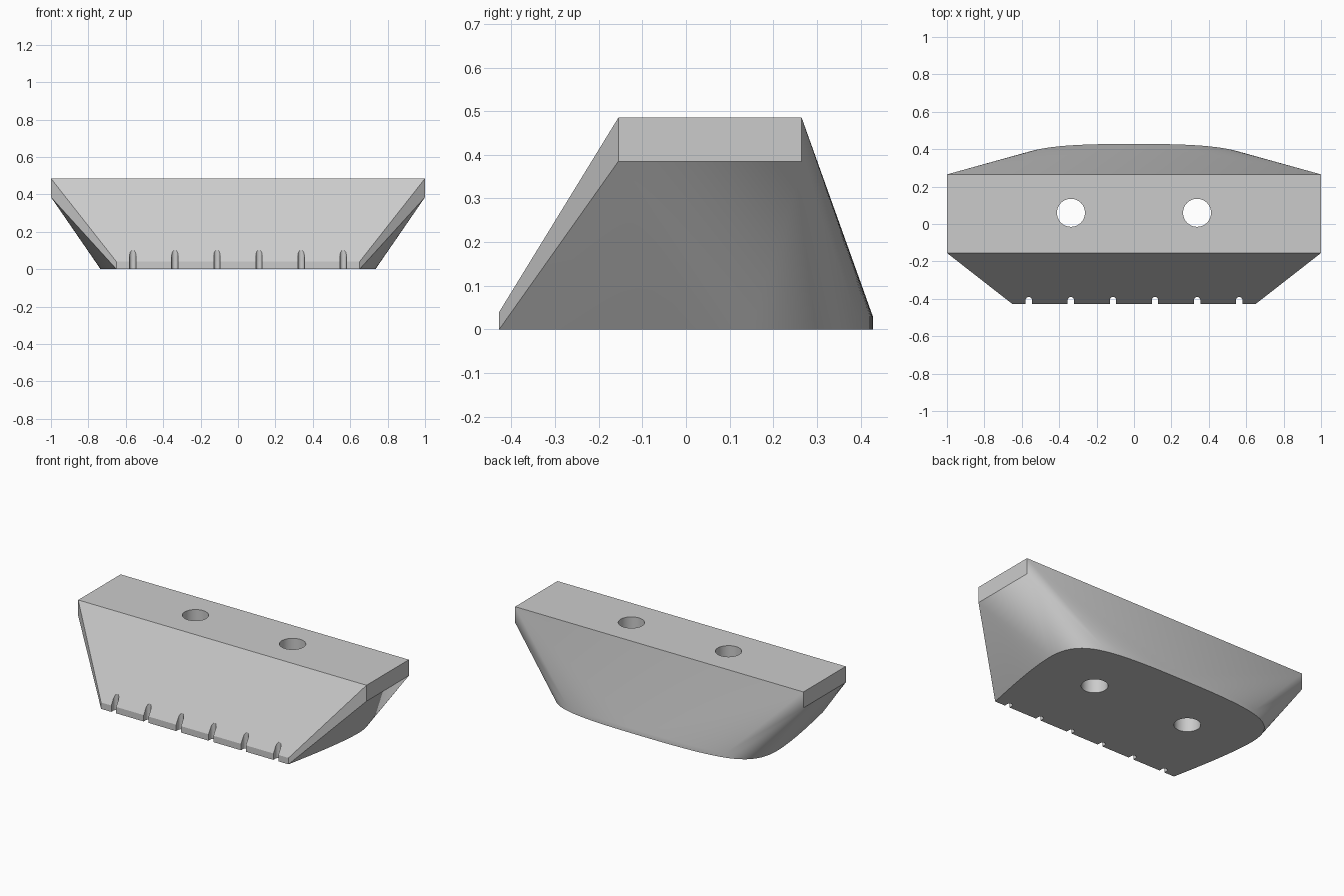
import bpy
import bmesh
import math
from mathutils import Vector
from mathutils.geometry import interpolate_bezier

if "Cube" in bpy.data.objects:
    bpy.data.objects.remove(bpy.data.objects["Cube"], do_unlink=True)

grey = bpy.data.materials.new("light_grey")
grey.use_nodes = True
colour = (0.6, 0.6, 0.6, 1)
grey.diffuse_color = colour
grey.node_tree.nodes["Principled BSDF"].inputs["Base Color"].default_value = colour


def hull_object(name, points):
    """Convex solid wrapped around a set of points."""
    bm = bmesh.new()
    for p in points:
        bm.verts.new(p)
    hull = bmesh.ops.convex_hull(bm, input=bm.verts[:])
    spare = {g for g in hull["geom_interior"] + hull["geom_unused"]
             if isinstance(g, bmesh.types.BMVert)}
    bmesh.ops.delete(bm, geom=list(spare), context="VERTS")
    bmesh.ops.dissolve_limit(bm, angle_limit=0.002, verts=bm.verts[:], edges=bm.edges[:])
    bmesh.ops.recalc_face_normals(bm, faces=bm.faces[:])
    mesh = bpy.data.meshes.new(name)
    bm.to_mesh(mesh)
    bm.free()
    mesh.materials.append(grey)
    obj = bpy.data.objects.new(name, mesh)
    bpy.context.collection.objects.link(obj)
    return obj


def ring(x, y, r, z, n):
    return [(x + r * math.cos(2 * math.pi * i / n),
             y + r * math.sin(2 * math.pi * i / n), z) for i in range(n)]


# Base outline: straight front, bowed sides, rounded corners, curved back
FRONT, TOP = -0.428, 0.485
curves = [
    [(0.65, FRONT), (0.69, -0.23), (0.735, 0.0), (0.735, 0.15)],
    [(0.735, 0.15), (0.735, 0.30), (0.66, 0.36), (0.55, 0.39)],
    [(0.55, 0.39), (0.42, 0.426), (0.2, 0.428), (0, 0.428)],
]
outline = []
for c in curves:
    outline += interpolate_bezier(*[Vector((x, y, 0)) for x, y in c], 14)[:-1]
outline.append(Vector((0, 0.428, 0)))

# Body: the base with a thin lip, flaring up to a rectangular top slab
points = []
for side in (-1, 1):
    for p in outline:
        if p.x == 0 and side < 0:
            continue
        points.append((side * p.x, p.y, 0))
        points.append((side * p.x, p.y, 0.04 if p.y < -0.42 else 0.03))
    points += [(side, y, z) for y in (-0.155, 0.265) for z in (0.385, TOP)]
body = hull_object("body", points)

# Cutters: two bolt holes and six rounded slots in the front lip
cutters = [hull_object("bolt_hole", ring(x, 0.06, 0.075, -0.1, 48) + ring(x, 0.06, 0.075, 0.6, 48))
           for x in (-0.337, 0.337)]
for i in range(6):
    x = (i - 2.5) * 0.225
    slot = [p for y in (-0.407, -0.5) for z in (-0.1, 0.3) for p in ring(x, y, 0.017, z, 24)]
    cutters.append(hull_object("front_slot", slot))

bpy.context.view_layer.objects.active = body
body.select_set(True)
for cutter in cutters:
    cutter.hide_render = True
    mod = body.modifiers.new("cut", "BOOLEAN")
    mod.operation = "DIFFERENCE"
    mod.solver = "EXACT"
    mod.object = cutter
    bpy.ops.object.modifier_apply(modifier=mod.name)
for cutter in cutters:
    bpy.data.objects.remove(cutter, do_unlink=True)

bpy.ops.object.shade_smooth_by_angle(angle=math.radians(30))
